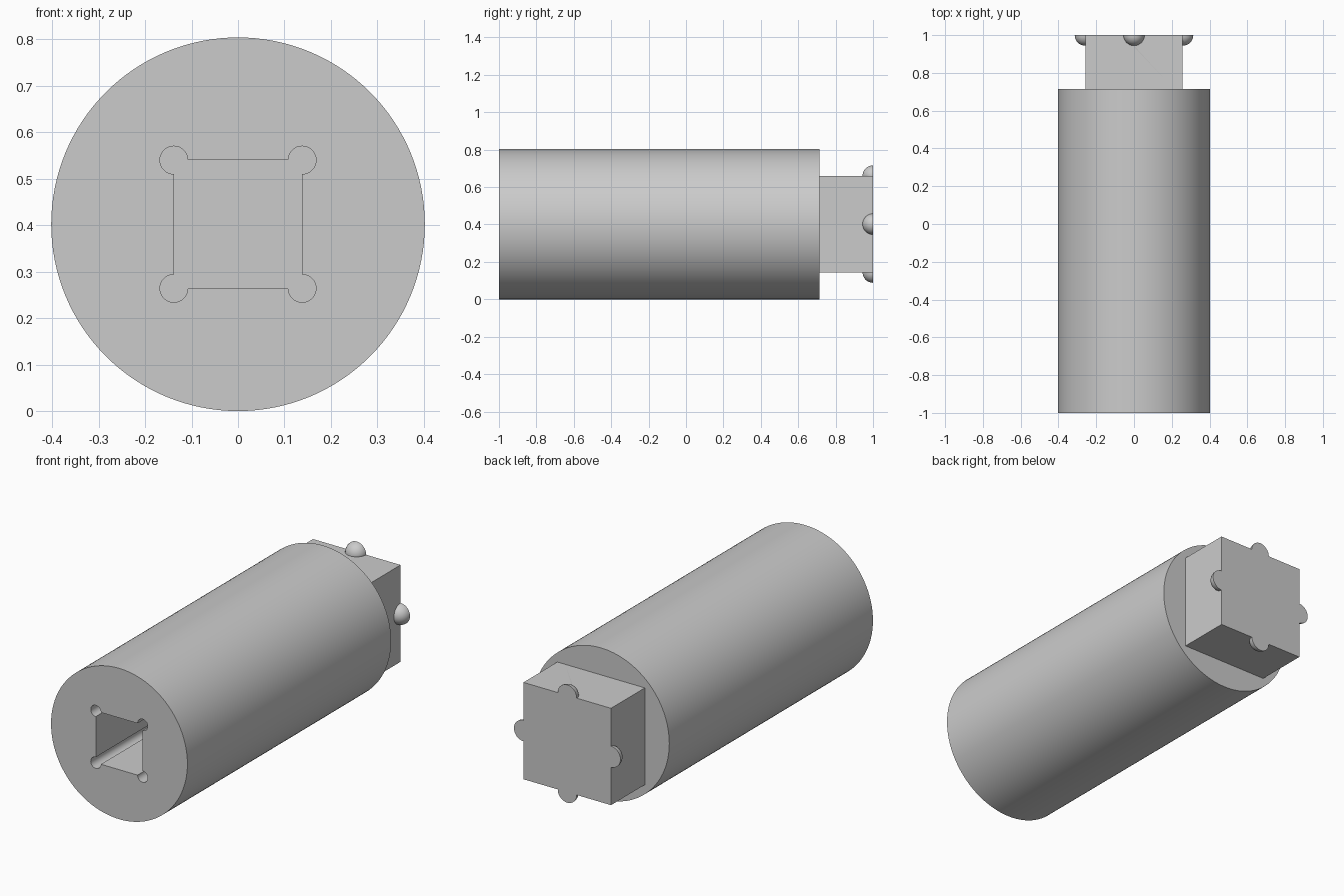
import bpy, bmesh, math
from mathutils import Vector, Matrix

if "Cube" in bpy.data.objects:
    bpy.data.objects.remove(bpy.data.objects["Cube"])

R = 0.402           # body radius, also axis height
SHOULDER = 0.715    # where the body ends and the tenon starts
TENON = 0.258       # half width of the tenon
SOCKET = 0.138      # half width of the socket
DEPTH = 0.57        # socket depth

grey = bpy.data.materials.new("steel_grey")
grey.diffuse_color = (0.6, 0.6, 0.6, 1)
grey.use_nodes = True
grey.node_tree.nodes["Principled BSDF"].inputs["Base Color"].default_value = grey.diffuse_color


def add(name, fill):
    bm = bmesh.new()
    fill(bm)
    me = bpy.data.meshes.new(name)
    bm.to_mesh(me)
    bm.free()
    ob = bpy.data.objects.new(name, me)
    me.materials.append(grey)
    bpy.context.collection.objects.link(ob)
    return ob


def rod(name, x, z, radius, y0, y1, sides):
    m = Matrix.Translation((x, (y0 + y1) / 2, z)) @ Matrix.Rotation(math.pi / 2, 4, 'X')
    return add(name, lambda bm: bmesh.ops.create_cone(
        bm, cap_ends=True, segments=sides, radius1=radius, radius2=radius,
        depth=y1 - y0, matrix=m))


def block(name, half, y0, y1):
    m = Matrix.Translation((0, (y0 + y1) / 2, R)) @ Matrix.Diagonal((2 * half, y1 - y0, 2 * half, 1))
    return add(name, lambda bm: bmesh.ops.create_cube(bm, size=1, matrix=m))


def ball(name, x, z, radius):
    m = Matrix.Translation((x, 1, z)) @ Matrix.Rotation(math.pi / 2, 4, 'X')
    return add(name, lambda bm: bmesh.ops.create_uvsphere(
        bm, u_segments=32, v_segments=16, radius=radius, matrix=m))


def combine(ob, tool, operation):
    bpy.context.view_layer.objects.active = ob
    mod = ob.modifiers.new("combine", 'BOOLEAN')
    mod.operation, mod.solver, mod.object = operation, 'EXACT', tool
    bpy.ops.object.modifier_apply(modifier=mod.name)
    bpy.data.objects.remove(tool)


def smooth(ob):
    bpy.ops.object.select_all(action='DESELECT')
    ob.select_set(True)
    bpy.context.view_layer.objects.active = ob
    bpy.ops.object.shade_smooth_by_angle(angle=math.radians(30))


# Body with a square socket relieved by round corner grooves
body = rod("body", 0, R, R, -1, SHOULDER, 128)
combine(body, block("socket_cutter", SOCKET, -1.1, -1 + DEPTH), 'DIFFERENCE')
for sx in (-1, 1):
    for sz in (-1, 1):
        groove = rod("groove_cutter", sx * SOCKET, R + sz * SOCKET, 0.03, -1.1, -1 + DEPTH, 32)
        combine(body, groove, 'DIFFERENCE')
smooth(body)

# Square tenon with a ball on each side, all sliced flush at the end
tenon = block("tenon", TENON, SHOULDER - 0.05, 1.2)
for dx, dz in ((1, 0), (-1, 0), (0, 1), (0, -1)):
    combine(tenon, ball("ball", dx * TENON, R + dz * TENON, 0.056), 'UNION')
bm = bmesh.new()
bm.from_mesh(tenon.data)
cut = bmesh.ops.bisect_plane(bm, geom=bm.verts[:] + bm.edges[:] + bm.faces[:], dist=1e-5,
                             plane_co=(0, 1, 0), plane_no=Vector((0, 1, 0)), clear_outer=True)
bmesh.ops.holes_fill(bm, edges=[e for e in bm.edges if e.is_boundary], sides=0)
bmesh.ops.recalc_face_normals(bm, faces=bm.faces[:])
bm.to_mesh(tenon.data)
bm.free()
smooth(tenon)
